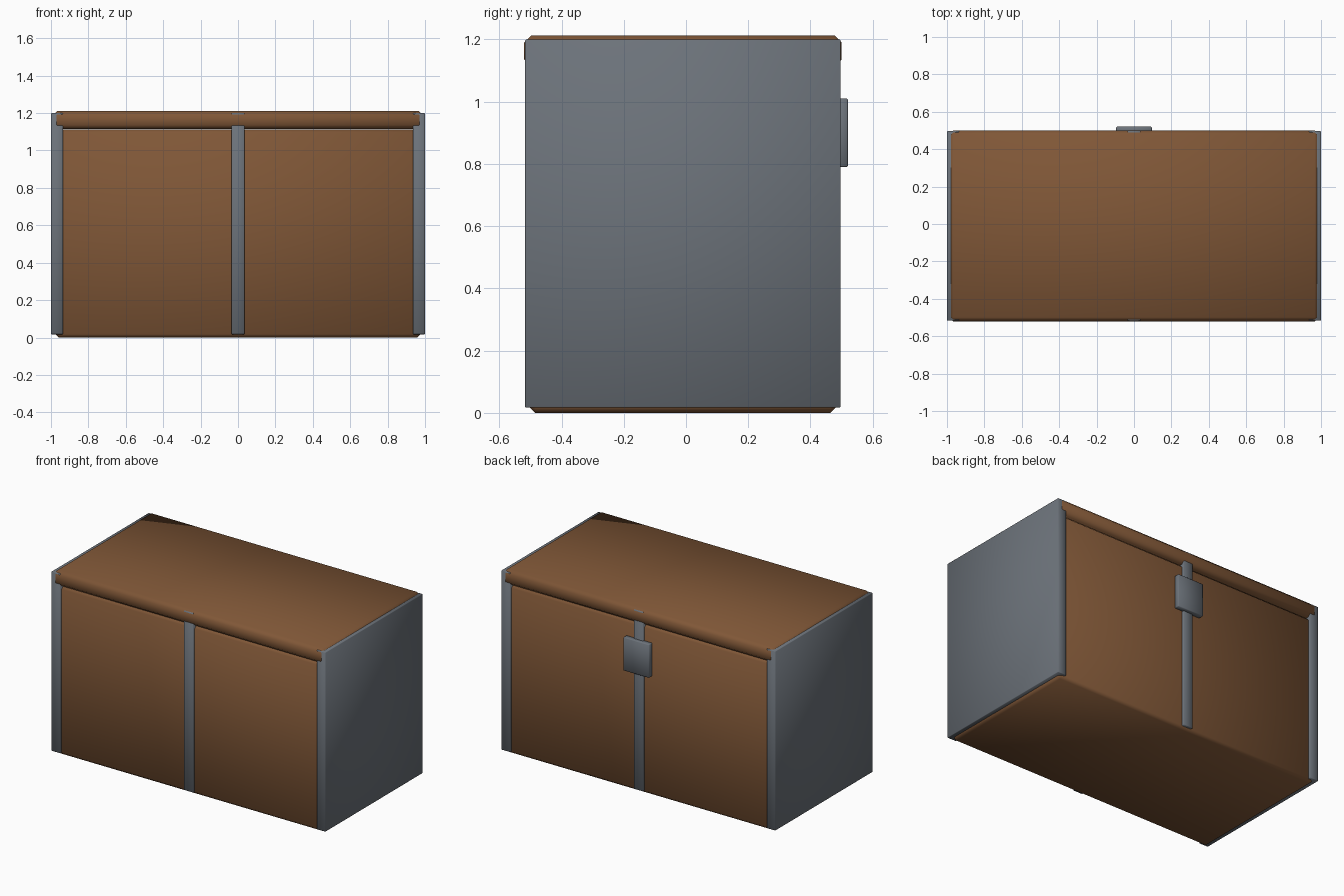
import bpy

if "Cube" in bpy.data.objects:
    bpy.data.objects.remove(bpy.data.objects["Cube"])

CY = -0.01  # chest is centred slightly forward because the latch sits at the back


def material(name, rgb):
    m = bpy.data.materials.new(name)
    m.diffuse_color = (*rgb, 1.0)
    m.use_nodes = True
    m.node_tree.nodes["Principled BSDF"].inputs["Base Color"].default_value = m.diffuse_color
    return m


wood = material("brown wood", (0.215, 0.095, 0.038))
metal = material("grey metal", (0.15, 0.17, 0.195))


def box(name, x, y, z, mat, bevel):
    """Chamfered, smooth-shaded box from (min, max) ranges."""
    bpy.ops.mesh.primitive_cube_add(
        size=1, location=[(r[0] + r[1]) / 2 for r in (x, y, z)])
    o = bpy.context.object
    o.name = name
    o.scale = [r[1] - r[0] for r in (x, y, z)]
    bpy.ops.object.transform_apply(location=False, rotation=False, scale=True)
    o.data.materials.append(mat)
    b = o.modifiers.new("chamfer", 'BEVEL')
    b.width = bevel
    b.segments = 1
    bpy.ops.object.shade_smooth()
    return o


def depth(half):
    return (CY - half, CY + half)


# wooden body and overhanging lid
box("chest_body", (-0.975, 0.975), depth(0.492), (0.0, 1.112), wood, 0.018)
box("chest_lid", (-0.988, 0.988), depth(0.5105), (1.114, 1.212), wood, 0.022)

# metal bands: two ends and the middle
for name, x0, x1 in (("left_end_band", -1.0, -0.935),
                     ("middle_band", -0.035, 0.035),
                     ("right_end_band", 0.935, 1.0)):
    box(name, (x0, x1), depth(0.507), (0.017, 1.2), metal, 0.003)

# latch plate on the back
box("latch_plate", (-0.095, 0.095), (0.484, 0.5205), (0.79, 1.01), metal, 0.004)
